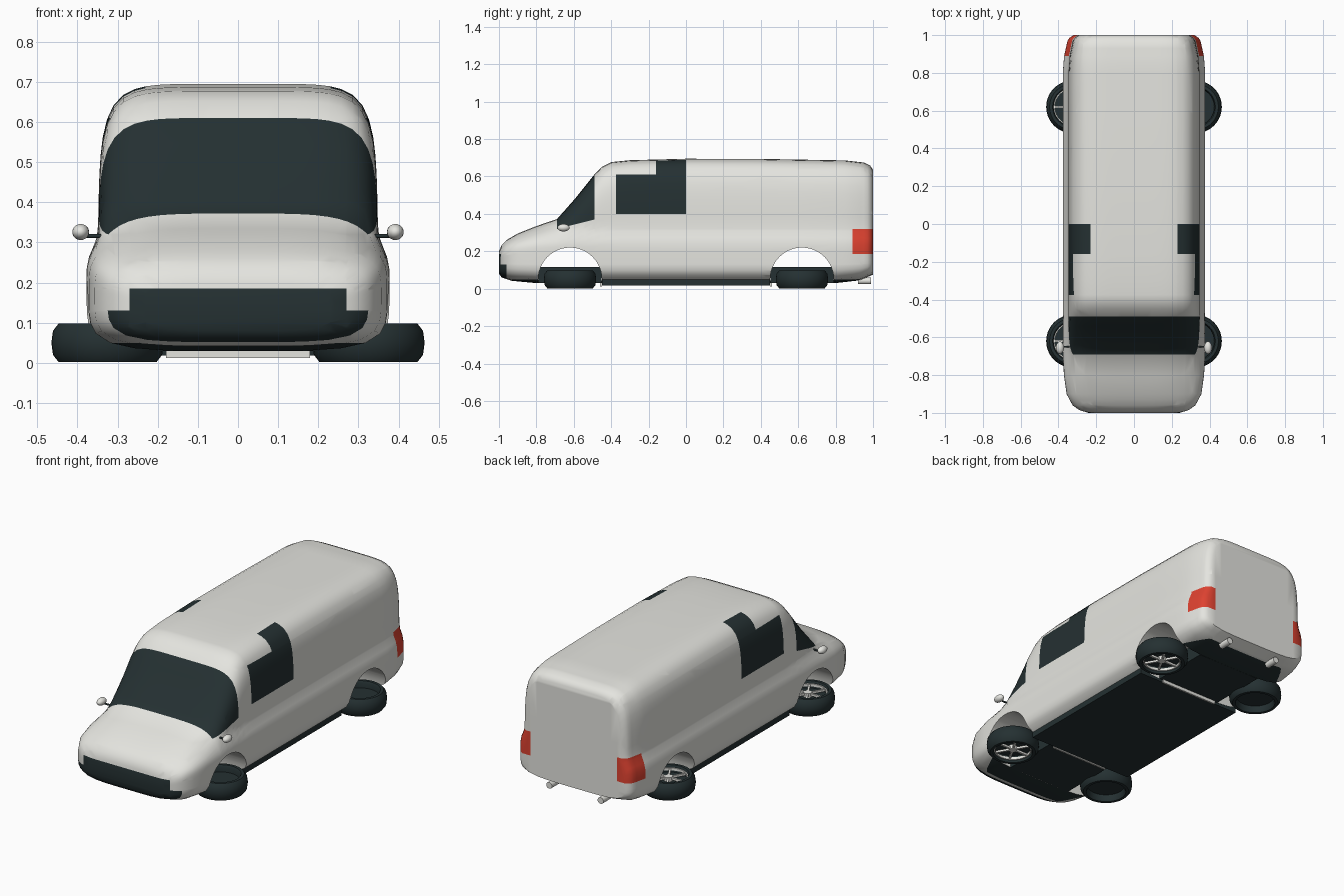
import bpy, bmesh, math
from mathutils import Matrix, Vector

cube = bpy.data.objects.get("Cube")
if cube:
    bpy.data.objects.remove(cube)


def material(name, color):
    m = bpy.data.materials.new(name)
    m.use_nodes = True
    m.diffuse_color = (*color, 1)
    m.node_tree.nodes["Principled BSDF"].inputs["Base Color"].default_value = (*color, 1)
    return m


WHITE = material("warm_white", (0.78, 0.78, 0.74))
DARK = material("dark_slate", (0.018, 0.03, 0.032))
RED = material("lamp_red", (0.73, 0.055, 0.03))


def finish(bm, name, mats, angle=40):
    bmesh.ops.recalc_face_normals(bm, faces=bm.faces)
    mesh = bpy.data.meshes.new(name)
    bm.to_mesh(mesh)
    bm.free()
    for m in mats:
        mesh.materials.append(m)
    obj = bpy.data.objects.new(name, mesh)
    bpy.context.collection.objects.link(obj)
    if angle:
        smooth(obj, angle)
    return obj


def smooth(obj, angle):
    bpy.ops.object.select_all(action="DESELECT")
    obj.select_set(True)
    bpy.context.view_layer.objects.active = obj
    bpy.ops.object.shade_smooth_by_angle(angle=math.radians(angle))


def box(name, lo, hi, mat):
    bm = bmesh.new()
    lo, hi = Vector(lo), Vector(hi)
    size = hi - lo
    bmesh.ops.create_cube(bm, size=1, matrix=Matrix.Translation((lo + hi) / 2) @ Matrix.Diagonal((*size, 1)))
    return finish(bm, name, [mat], 0)


def cylinder(name, center, radius, depth, axis, mat, sides=24):
    bm = bmesh.new()
    turn = Vector((0, 0, 1)).rotation_difference(Vector(axis)).to_matrix().to_4x4()
    bmesh.ops.create_cone(bm, cap_ends=True, segments=sides, radius1=radius, radius2=radius,
                          depth=depth, matrix=Matrix.Translation(center) @ turn)
    return finish(bm, name, [mat])


def interp(keys, v):
    if v <= keys[0][0]:
        return keys[0][1]
    for (a, fa), (b, fb) in zip(keys, keys[1:]):
        if v <= b:
            return fa + (fb - fa) * (v - a) / (b - a)
    return keys[-1][1]


# Body outlines along its length: roof height, floor height, half width
TOP = [(-1, .2), (-.985, .235), (-.96, .26), (-.9, .295), (-.8, .335), (-.69, .372), (-.59, .485),
       (-.49, .61), (-.45, .652), (-.4, .677), (-.3, .687), (0, .695), (.4, .694), (.85, .686),
       (.95, .675), (.985, .658), (1, .635)]
FLOOR = [(-1, .08), (-.985, .06), (-.93, .042), (-.8, .03), (.8, .03), (.93, .045), (1, .075)]
WIDTH = [(-1, .24), (-.985, .29), (-.96, .325), (-.9, .357), (-.8, .371), (-.69, .377),
         (.8, .377), (.89, .37), (.97, .352), (.985, .342), (1, .32)]
# Inward step of the side above the belt line
BELT = [(.235, 1), (.265, .985), (.3, .94), (.325, .925), (.6, .915)]


def section(y):
    top, floor, width = interp(TOP, y), interp(FLOOR, y), interp(WIDTH, y)
    mid = min(.17, floor + .55 * (top - floor))
    p_top = 3 + 3.5 * min(1, (top - .2) / .49)
    half = []
    for i in range(-10, 25):
        a = math.radians(i * (9 if i < 0 else 3.75))
        c, s = max(0, math.cos(a)), math.sin(a)
        p = 4.5 if i < 0 else p_top
        r = (c ** p + abs(s) ** p) ** (-1 / p)
        z = mid + r * s * ((mid - floor) if i < 0 else (top - mid))
        half.append((width * r * c * interp(BELT, z), z))
    half[0], half[-1] = (0, half[0][1]), (0, half[-1][1])
    return half + [(-x, z) for x, z in half[-2:0:-1]]


# Body shell: lofted sections with flat end caps
stations = {y for keys in (TOP, FLOOR, WIDTH) for y, _ in keys}
stations |= {-.375, -.16, -.64, -.54, .2, .6}
bm = bmesh.new()
rings = [[bm.verts.new((x, y, z)) for x, z in section(y)] for y in sorted(stations)]
for ra, rb in zip(rings, rings[1:]):
    n = len(ra)
    for i in range(n):
        j = (i + 1) % n
        bm.faces.new((ra[i], ra[j], rb[j], rb[i]))
bm.faces.new(rings[0])
bm.faces.new(rings[-1])

# Clean cuts along the edges of the windows, lamps, grille and underside
cuts = [((0, 0, z), (0, 0, 1)) for z in (.05, .13, .185, .32, .4, .61)]
cuts += [((x, 0, 0), (1, 0, 0)) for x in (-.27, -.23, .23, .27)]
cuts.append(((0, -.69, .32), (0, -.25, 1)))
for co, no in cuts:
    bmesh.ops.bisect_plane(bm, geom=bm.verts[:] + bm.edges[:] + bm.faces[:],
                           plane_co=co, plane_no=no, dist=1e-5)


def body_color(c):
    x, y, z = abs(c.x), c.y, c.z
    windscreen = -.69 < y < -.49 and z > .32 + .25 * (y + .69)
    side_window = -.375 < y < 0 and z > .4 and x > .23 and (z < .61 or y > -.16)
    grille = y < -.96 and z < (.185 if x < .27 else .13)
    underside = abs(y) < .93 and z < .05
    if windscreen or side_window or grille or underside:
        return 1
    return 2 if y > .89 and .185 < z < .32 and x > .3 else 0


for f in bm.faces:
    f.material_index = body_color(f.calc_center_median())
body = finish(bm, "body", [WHITE, DARK, RED], 0)

# Wheel arches: round tunnels cut across the body
for y in (-.62, .62):
    cutter = cylinder("arch_cutter", (0, y, .05), .17, 1.2, (1, 0, 0), WHITE, 48)
    cutter.hide_render = True
    mod = body.modifiers.new("arch", "BOOLEAN")
    mod.operation, mod.solver, mod.object = "DIFFERENCE", "EXACT", cutter
    bpy.ops.object.select_all(action="DESELECT")
    bpy.context.view_layer.objects.active = body
    bpy.ops.object.modifier_apply(modifier=mod.name)
    bpy.data.objects.remove(cutter)
    # Underfloor bridging the tunnel, with a light seam
    box("axle_cover", (-.2, y - .168, .03), (.2, y + .168, .115), DARK)
    seam = math.copysign(.455, y)
    box("floor_seam", (-.18, seam - .005, .012), (.18, seam + .005, .03), WHITE)
smooth(body, 40)
box("floor_panel", (-.33, -.45, .018), (.33, .45, .05), DARK)


def lathe(name, profile, closed, mat, matrix, steps=40):
    bm = bmesh.new()
    vs = [bm.verts.new((r, 0, z)) for r, z in profile]
    pairs = list(zip(vs, vs[1:])) + ([(vs[-1], vs[0])] if closed else [])
    edges = [bm.edges.new(e) for e in pairs]
    bmesh.ops.spin(bm, geom=vs + edges, axis=(0, 0, 1), cent=(0, 0, 0),
                   angle=math.tau, steps=steps)
    bmesh.ops.remove_doubles(bm, verts=bm.verts, dist=1e-5)
    bm.transform(matrix)
    return finish(bm, name, [mat])


# Wheels lying flat: outer face down on the left, up on the right
TYRE = [(.1, -.035), (.106, -.048), (.122, -.048), (.136, -.03), (.14, 0)]
TYRE += [(r, -z) for r, z in TYRE[-2::-1]]
RIM = [(.094, .022), (.094, .036), (.103, .036), (.103, .022)]
for side in (-1, 1):
    for y, end in ((-.62, "front"), (.62, "rear")):
        label = f"{end}_{'left' if side > 0 else 'right'}"
        place = Matrix.Translation((side * .325, y, .05))
        if side > 0:
            place = place @ Matrix.Rotation(math.pi, 4, "Y")
        lathe(label + "_tyre", TYRE, True, DARK, place)
        lathe(label + "_rim", RIM, True, WHITE, place)
        cylinder(label + "_wheel_disc", place @ Vector((0, 0, 0)), .102, .02, (0, 0, 1), DARK, 40)
        cylinder(label + "_hub", place @ Vector((0, 0, .022)), .022, .024, (0, 0, 1), WHITE)
        bm = bmesh.new()
        for k in range(6):
            spoke = Matrix.Rotation(k * math.tau / 6, 4, "Z") @ Matrix.Translation((.056, 0, .026))
            bmesh.ops.create_cube(bm, size=1, matrix=place @ spoke @ Matrix.Diagonal((.08, .011, .012, 1)))
        finish(bm, label + "_spokes", [WHITE], 0)

    # Door mirror on a thin arm, and an exhaust pipe
    cylinder("mirror_arm", (side * .355, -.65, .316), .005, .07, (1, 0, 0), DARK, 10)
    bm = bmesh.new()
    bmesh.ops.create_uvsphere(bm, u_segments=20, v_segments=12, radius=1,
                              matrix=Matrix.Translation((side * .392, -.655, .326))
                              @ Matrix.Diagonal((.021, .033, .02, 1)))
    finish(bm, "mirror", [WHITE])
    cylinder("exhaust_pipe", (side * .16, .955, .042), .018, .07, (0, 1, 0), WHITE)
